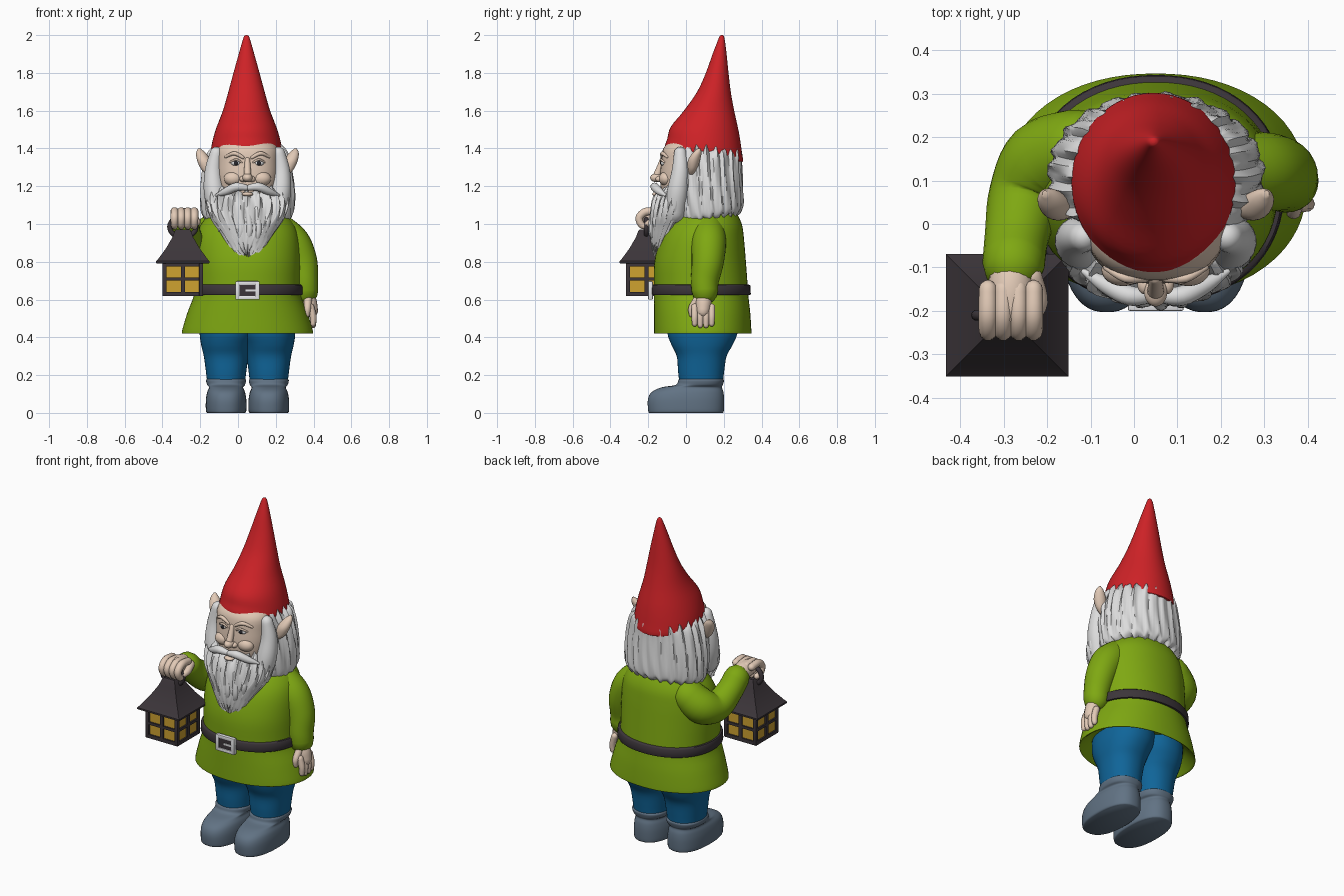
import bpy, bmesh, math
from math import sin, cos, pi
from mathutils import Vector, Quaternion

if "Cube" in bpy.data.objects:
    bpy.data.objects.remove(bpy.data.objects["Cube"], do_unlink=True)


def material(name, r, g, b):
    m = bpy.data.materials.new(name)
    m.use_nodes = True
    m.diffuse_color = (r, g, b, 1)
    node = m.node_tree.nodes["Principled BSDF"]
    node.inputs["Base Color"].default_value = (r, g, b, 1)
    node.inputs["Roughness"].default_value = 0.7
    return m


RED = material("hat red", 0.62, 0.016, 0.02)
GREEN = material("tunic green", 0.21, 0.39, 0.006)
BLUE = material("trouser blue", 0.005, 0.13, 0.32)
SLATE = material("boot slate", 0.12, 0.17, 0.23)
WHITE = material("hair white", 0.72, 0.72, 0.72)
SKIN = material("skin", 0.76, 0.59, 0.47)
DARK = material("dark metal and leather", 0.045, 0.036, 0.042)
YELLOW = material("lantern yellow", 0.62, 0.36, 0.03)
SILVER = material("buckle silver", 0.78, 0.78, 0.8)
BLACK = material("pupil black", 0.02, 0.02, 0.025)
CX = 0.05  # body centre line


def finish(name, bm, mat, angle=50):
    bmesh.ops.recalc_face_normals(bm, faces=bm.faces)
    me = bpy.data.meshes.new(name)
    bm.to_mesh(me)
    bm.free()
    me.materials.append(mat)
    me.shade_smooth()
    me.set_sharp_from_angle(angle=math.radians(angle))
    ob = bpy.data.objects.new(name, me)
    bpy.context.collection.objects.link(ob)
    return ob


def spline(pts, steps):
    """Smooth interpolation through tuples of any length."""
    out = []
    for i in range(len(pts) - 1):
        a, b, c, d = pts[max(i - 1, 0)], pts[i], pts[i + 1], pts[min(i + 2, len(pts) - 1)]
        for s in range(steps):
            t = s / steps
            out.append([0.5 * (2 * q + (r - p) * t + (2 * p - 5 * q + 4 * r - u) * t * t
                               + (3 * q - p - 3 * r + u) * t ** 3)
                        for p, q, r, u in zip(a, b, c, d)])
    return out + [list(pts[-1])]


def skin_rings(name, rings, mat, angle=50):
    bm = bmesh.new()
    rows = [[bm.verts.new(p) for p in ring] for ring in rings]
    n = len(rows[0])
    for a, b in zip(rows, rows[1:]):
        for i in range(n):
            j = (i + 1) % n
            bm.faces.new((a[i], a[j], b[j], b[i]))
    bm.faces.new(rows[0][::-1])
    bm.faces.new(rows[-1])
    return finish(name, bm, mat, angle)


def loft(name, rings, mat, n=48, power=2.0, steps=4, bump=None, angle=50):
    """Stacked ellipses (z, cx, cy, rx, ry, tilt); tilt raises the back."""
    rings = [tuple(r) + (0,) * (6 - len(r)) for r in rings]
    out = []
    for z, cx, cy, rx, ry, tilt in spline(rings, steps):
        row = []
        for i in range(n):
            t = 2 * pi * i / n
            c, s = cos(t), sin(t)
            k = (abs(c) ** power + abs(s) ** power) ** (-1 / power)
            w = bump(t, z) if bump else 0
            k *= 1 + w
            row.append((cx + rx * k * c, cy + ry * k * s, z + tilt * s + 0.5 * w))
        out.append(row)
    return skin_rings(name, out, mat, angle)


def tube(name, pts, mat, n=16, steps=5):
    """Round-ended sweep through (x, y, z, radius)."""
    p = spline(pts, steps)
    pos = [Vector(q[:3]) for q in p]
    tan = [(pos[min(i + 1, len(p) - 1)] - pos[max(i - 1, 0)]).normalized() for i in range(len(p))]
    frame = Vector((0, 0, 1)).rotation_difference(tan[0])
    stations = []
    for i, q in enumerate(p):
        if i:
            frame = tan[i - 1].rotation_difference(tan[i]) @ frame
        stations.append((pos[i], q[3], frame.copy(), tan[i]))

    def dome(st, sign):
        c, r, f, t = st
        return [(c + sign * t * r * sin(a), r * cos(a), f, t) for a in (0.5, 1.0, 1.4)]
    stations = dome(stations[0], -1)[::-1] + stations + dome(stations[-1], 1)
    rings = [[c + f @ Vector((r * cos(2 * pi * i / n), r * sin(2 * pi * i / n), 0)) for i in range(n)]
             for c, r, f, t in stations]
    return skin_rings(name, rings, mat)


def ball(name, loc, size, mat):
    bm = bmesh.new()
    bmesh.ops.create_uvsphere(bm, u_segments=24, v_segments=16, radius=1)
    bmesh.ops.scale(bm, vec=size, verts=bm.verts)
    bmesh.ops.translate(bm, vec=loc, verts=bm.verts)
    return finish(name, bm, mat)


def box(name, loc, half, mat, bevel=0.0):
    bm = bmesh.new()
    bmesh.ops.create_cube(bm, size=2)
    bmesh.ops.scale(bm, vec=half, verts=bm.verts)
    bmesh.ops.translate(bm, vec=loc, verts=bm.verts)
    if bevel:
        bmesh.ops.bevel(bm, geom=bm.edges[:], offset=bevel, segments=2, affect='EDGES', profile=0.5)
    return finish(name, bm, mat, 30)


def strands(t, z):
    """Wavy lock relief for hair and beard."""
    return 0.022 * sin(23 * t + 1.6 * sin(11 * z)) + 0.012 * sin(41 * t + 9 * z)


# boots and trousers
for side, s in (("right", -1), ("left", 1)):
    x = CX + s * 0.113
    loft(side + "_boot", [(0, x, 0, .1, .195), (.012, x, 0, .107, .2), (.07, x, 0, .107, .202),
                          (.11, x, .008, .1, .19), (.135, x, .03, .09, .16), (.148, x, .07, .1, .125),
                          (.172, x, .08, .106, .121), (.182, x, .08, .098, .112)], SLATE, power=2.4)
    loft(side + "_trouser_leg", [(.16, x, .08, .1, .115), (.22, x, .08, .107, .122), (.3, x, .083, .118, .132),
                                 (.36, x, .085, .132, .162), (.42, CX + s * .105, .087, .148, .185),
                                 (.5, CX + s * .1, .09, .15, .19)], BLUE, power=2.2)

# tunic with hollow hem, belt and buckle
loft("tunic", [(.48, CX, .088, .28, .2), (.435, CX, .088, .325, .24), (.42, CX, .088, .343, .256),
               (.435, CX, .088, .346, .258), (.53, CX, .085, .318, .255), (.62, CX, .08, .284, .25),
               (.68, CX, .078, .28, .248), (.8, CX, .075, .28, .242), (.92, CX, .085, .272, .222),
               (1.0, CX, .1, .245, .195), (1.07, CX, .11, .18, .15), (1.12, CX, .11, .1, .1)],
     GREEN, n=64, power=2.15)
loft("belt", [(.622, CX, .079, .27, .24), (.624, CX, .079, .292, .261), (.63, CX, .079, .296, .264),
              (.672, CX, .079, .294, .262), (.678, CX, .079, .29, .258), (.68, CX, .079, .27, .24)],
     DARK, n=64, power=2.15, steps=1)
for s in (-1, 1):
    box("buckle_side", (CX + s * .053, -.188, .648), (.011, .012, .048), SILVER, .004)
    box("buckle_rail", (CX, -.188, .648 + s * .039), (.06, .012, .01), SILVER, .004)
box("buckle_centre", (CX, -.184, .648), (.046, .01, .034), DARK)
box("buckle_prong", (CX + .018, -.195, .648), (.028, .004, .006), SILVER, .002)

# hanging left arm and hand
tube("left_sleeve", [(.22, .12, .97, .085), (.29, .12, .9, .092), (.335, .115, .8, .085),
                     (.35, .1, .7, .074), (.355, .1, .645, .07)], GREEN, 28)
tube("left_palm", [(.362, .095, .64, .036), (.375, .093, .585, .043), (.388, .09, .54, .036)], SKIN)
for i in range(4):
    y = .046 + i * .03
    tube("left_finger", [(.385, y, .56, .019), (.398, y, .51, .018), (.398, y, .472 - .008 * (i % 3 > 0), .015)], SKIN, 10)
tube("left_thumb", [(.37, .06, .6, .022), (.368, .03, .555, .018), (.366, .03, .52, .014)], SKIN, 10)

# raised right arm and fist
tube("right_sleeve", [(-.13, .17, .96, .095), (-.205, .14, .9, .1), (-.25, .06, .885, .086),
                      (-.27, -.03, .945, .074), (-.277, -.09, 1.005, .072)], GREEN, 28)
tube("right_wrist", [(-.277, -.08, 1.0, .05), (-.283, -.14, 1.03, .052), (-.284, -.2, 1.035, .048)], SKIN)
for i in range(4):
    x = -.336 + i * .035
    tube("right_finger", [(x, -.15, 1.062, .021), (x, -.21, 1.066, .022), (x, -.247, 1.035, .021),
                          (x, -.235, .995, .019), (x, -.2, .987, .017)], SKIN, 10)
tube("right_thumb", [(-.235, -.12, 1.03, .024), (-.218, -.18, 1.01, .02), (-.24, -.225, .99, .016)], SKIN, 10)

# lantern
LX, LY = -.292, -.21
box("lantern_glass", (LX, LY, .705), (.098, .098, .08), YELLOW)
for z, h in ((.629, .011), (.708, .008), (.786, .01)):
    for s in (-1, 1):
        box("lantern_rail", (LX, LY + s * .1, z), (.106, .007, h), DARK)
        box("lantern_rail", (LX + s * .1, LY, z), (.007, .106, h), DARK)
for sx in (-1, 1):
    box("lantern_mullion", (LX + sx * .1, LY, .705), (.007, .011, .08), DARK)
    box("lantern_mullion", (LX, LY + sx * .1, .705), (.011, .007, .08), DARK)
    for sy in (-1, 1):
        box("lantern_post", (LX + sx * .097, LY + sy * .097, .705), (.011, .011, .087), DARK, .003)
box("lantern_floor", (LX, LY, .627), (.1, .1, .008), DARK)
roof = [(.79, .135), (.793, .141), (.803, .141), (.81, .134), (.87, .09), (.93, .055), (.965, .042), (.972, .034)]
skin_rings("lantern_roof", [[(LX + sx * h, LY + sy * h, z) for sx, sy in ((-1, -1), (1, -1), (1, 1), (-1, 1))]
                            for z, h in roof], DARK, 35)
tube("lantern_handle", [(LX + .07 * cos(a * pi / 8), LY, .985 + .055 * sin(a * pi / 8), .013)
                        for a in range(17)], DARK, 10, 2)

# head and face
loft("head", [(1.1, CX, .0, .1, .09), (1.16, CX, .0, .14, .128), (1.24, CX, .0, .16, .137),
              (1.32, CX, .0, .162, .132), (1.4, CX, .01, .16, .13), (1.45, CX, .03, .12, .1)], SKIN, power=2.3)
ball("nose_tip", (CX, -.155, 1.245), (.027, .035, .024), SKIN)
tube("nose_bridge", [(CX, -.125, 1.34, .014), (CX, -.138, 1.3, .017), (CX, -.155, 1.255, .02)], SKIN)
ball("lower_lip", (CX, -.155, 1.158), (.03, .024, .012), SKIN)
for side, s in (("right", -1), ("left", 1)):
    ball(side + "_nostril", (CX + s * .024, -.14, 1.238), (.018, .022, .016), SKIN)
    ball(side + "_cheek", (CX + s * .075, -.105, 1.24), (.05, .038, .038), SKIN)
    ball(side + "_eye", (CX + s * .061, -.117, 1.322), (.026, .018, .015), WHITE)
    ball(side + "_iris", (CX + s * .061, -.131, 1.322), (.012, .006, .012), BLACK)
    tube(side + "_upper_lid", [(CX + s * .03, -.128, 1.326, .005), (CX + s * .06, -.133, 1.341, .006),
                               (CX + s * .092, -.115, 1.327, .005)], SKIN, 8)
    tube(side + "_brow", [(CX + s * .024, -.126, 1.352, .009), (CX + s * .07, -.124, 1.374, .011),
                          (CX + s * .115, -.1, 1.355, .007)], SKIN, 10)
    loft(side + "_ear", [(1.262, CX + s * .205, .03, .01, .012), (1.29, CX + s * .215, .034, .03, .024),
                         (1.335, CX + s * .23, .042, .036, .032), (1.375, CX + s * .246, .058, .026, .024),
                         (1.4, CX + s * .255, .07, .006, .007)], SKIN, n=20)
    tube(side + "_moustache", [(CX + s * .008, -.165, 1.192, .016), (CX + s * .06, -.165, 1.196, .023),
                               (CX + s * .115, -.14, 1.172, .02), (CX + s * .165, -.11, 1.152, .007)], WHITE, 12)

# hair, sideburns and beard
loft("hair", [(1.02, CX, .12, .19, .15, .03), (1.04, CX, .12, .235, .175, .03), (1.1, CX, .115, .246, .186, .01),
              (1.2, CX, .11, .244, .188), (1.3, CX, .105, .228, .188), (1.37, CX, .1, .205, .19),
              (1.41, CX, .1, .17, .17, -.03)], WHITE, n=144, bump=strands)
for side, s in (("right", -1), ("left", 1)):
    tube(side + "_sideburn", [(CX + s * .165, -.03, 1.375, .034), (CX + s * .18, -.03, 1.28, .046),
                              (CX + s * .175, -.045, 1.17, .056), (CX + s * .15, -.06, 1.06, .055)], WHITE, 20)
loft("beard", [(.848, CX, -.145, .03, .02), (.87, CX, -.14, .075, .04), (.92, CX, -.125, .115, .064),
               (.98, CX, -.105, .155, .086), (1.04, CX, -.08, .2, .108), (1.1, CX, -.06, .215, .118),
               (1.15, CX, -.045, .205, .11), (1.19, CX, -.03, .18, .085)],
     WHITE, n=144, bump=lambda t, z: 1.4 * strands(t, z))
for i in range(7):
    u = (i - 3) / 3
    x = CX + u * .14
    z = .862 + .1 * u * u + .012 * (i % 2)
    tube("beard_lock", [(CX + u * .15, -.172 + .07 * u * u, 1.08, .016), (x + .012, -.182 + .05 * u * u, z + .1, .018),
                        (x, -.168 + .04 * u * u, z + .04, .015), (x - .012, -.16 + .04 * u * u, z, .004)], WHITE, 10)

# hat leaning back to its tip
loft("hat", [(1.375, .045, .095, .16, .18, -.04), (1.37, .045, .095, .187, .206, -.04),
             (1.42, .045, .098, .184, .197, -.032), (1.5, .045, .1, .163, .18, -.015),
             (1.6, .045, .122, .125, .133), (1.7, .045, .148, .096, .089), (1.8, .045, .165, .069, .06),
             (1.9, .045, .178, .041, .037), (1.97, .045, .187, .021, .019), (1.994, .045, .189, .012, .011),
             (2.0, .045, .19, .004, .004)], RED, n=56)
